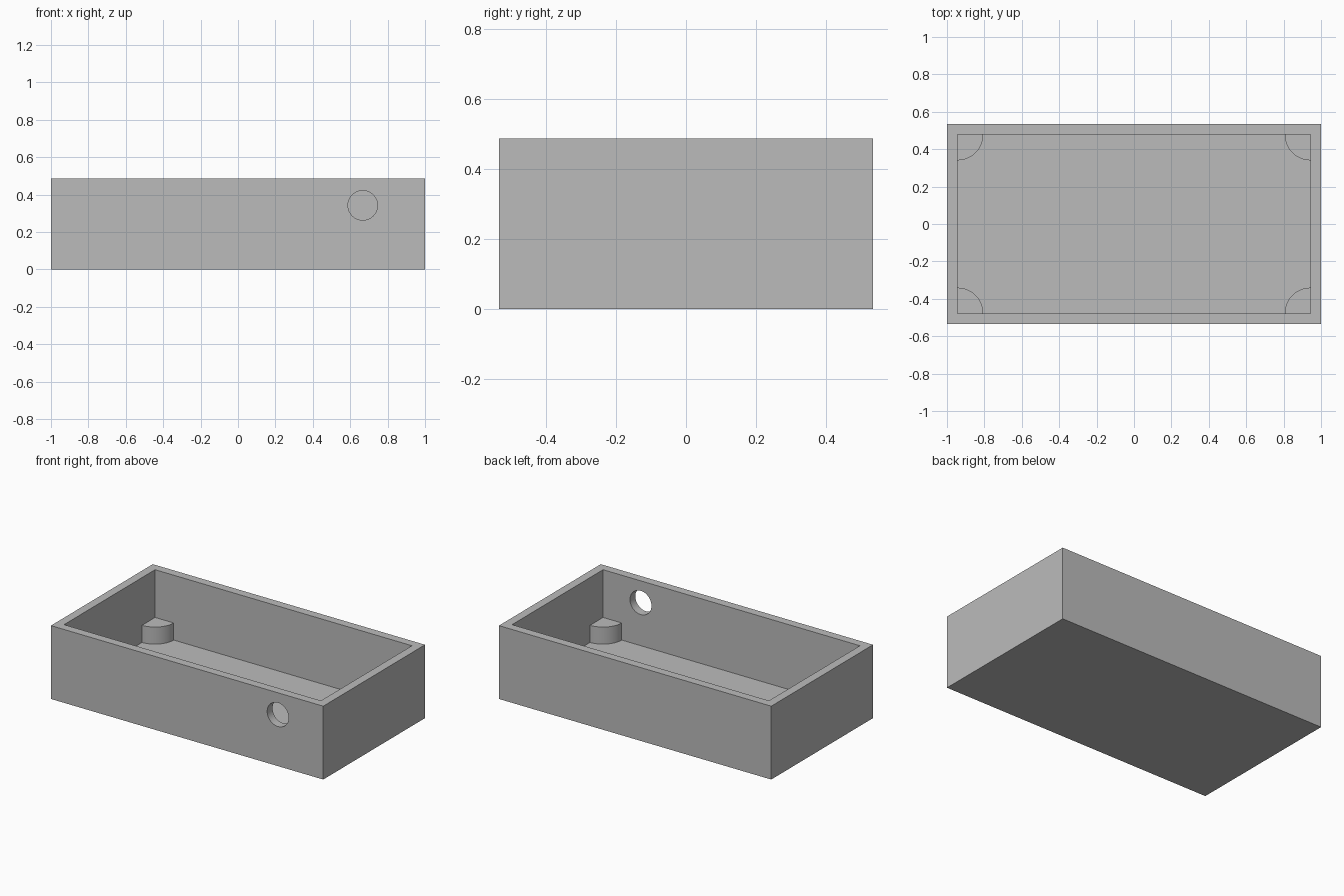
import bpy
import bmesh
from math import pi, cos, sin, radians

cube = bpy.data.objects.get("Cube")
if cube:
    bpy.data.objects.remove(cube, do_unlink=True)

HX, HY, HEIGHT = 1.0, 0.534, 0.487    # outer half sizes and height
WALL = 0.0565                         # wall and floor thickness
POST_R, POST_TOP = 0.137, 0.17
HOLE_X, HOLE_Z, HOLE_R = 0.667, 0.342, 0.079

grey = bpy.data.materials.new("plain grey")
grey.use_nodes = True
grey.diffuse_color = (0.5, 0.5, 0.5, 1)
grey.node_tree.nodes["Principled BSDF"].inputs["Base Color"].default_value = (0.5, 0.5, 0.5, 1)


def block(name, hx, hy, z0, z1):
    bpy.ops.mesh.primitive_cube_add(size=1, location=(0, 0, (z0 + z1) / 2))
    ob = bpy.context.object
    ob.name = name
    ob.scale = (2 * hx, 2 * hy, z1 - z0)
    bpy.ops.object.transform_apply(location=True, rotation=True, scale=True)
    return ob


def smooth(ob):
    bpy.ops.object.select_all(action='DESELECT')
    ob.select_set(True)
    bpy.context.view_layer.objects.active = ob
    bpy.ops.object.shade_smooth_by_angle(angle=radians(30))


def cut(ob, cutter):
    cutter.hide_render = True
    mod = ob.modifiers.new("cut", 'BOOLEAN')
    mod.operation = 'DIFFERENCE'
    mod.solver = 'EXACT'
    mod.object = cutter
    bpy.context.view_layer.objects.active = ob
    bpy.ops.object.modifier_apply(modifier=mod.name)
    bpy.data.objects.remove(cutter, do_unlink=True)


# Open tray with a cable hole in the front wall
tray = block("tray", HX, HY, 0, HEIGHT)
tray.data.materials.append(grey)
cut(tray, block("cavity_cutter", HX - WALL, HY - WALL, WALL, HEIGHT + 0.2))
bpy.ops.mesh.primitive_cylinder_add(vertices=64, radius=HOLE_R, depth=4 * WALL,
                                    location=(HOLE_X, -HY + WALL / 2, HOLE_Z),
                                    rotation=(pi / 2, 0, 0))
cut(tray, bpy.context.object)
smooth(tray)


# Quarter-round support post in each inner corner
def corner_post(name, sx, sy):
    cx, cy = sx * (HX - WALL), sy * (HY - WALL)
    steps = 20
    bm = bmesh.new()
    ring = [bm.verts.new((cx, cy, WALL))]
    for i in range(steps + 1):
        a = pi / 2 * i / steps
        ring.append(bm.verts.new((cx - sx * POST_R * cos(a), cy - sy * POST_R * sin(a), WALL)))
    base = bm.faces.new(ring)
    top = bmesh.ops.extrude_face_region(bm, geom=[base], use_keep_orig=True)["geom"]
    for v in top:
        if isinstance(v, bmesh.types.BMVert):
            v.co.z = POST_TOP
    bmesh.ops.recalc_face_normals(bm, faces=bm.faces)
    mesh = bpy.data.meshes.new(name)
    bm.to_mesh(mesh)
    bm.free()
    mesh.materials.append(grey)
    ob = bpy.data.objects.new(name, mesh)
    bpy.context.collection.objects.link(ob)
    smooth(ob)


for sy, depth in ((-1, "front"), (1, "back")):
    for sx, side in ((-1, "right"), (1, "left")):
        corner_post(f"{depth}_{side}_post", sx, sy)
